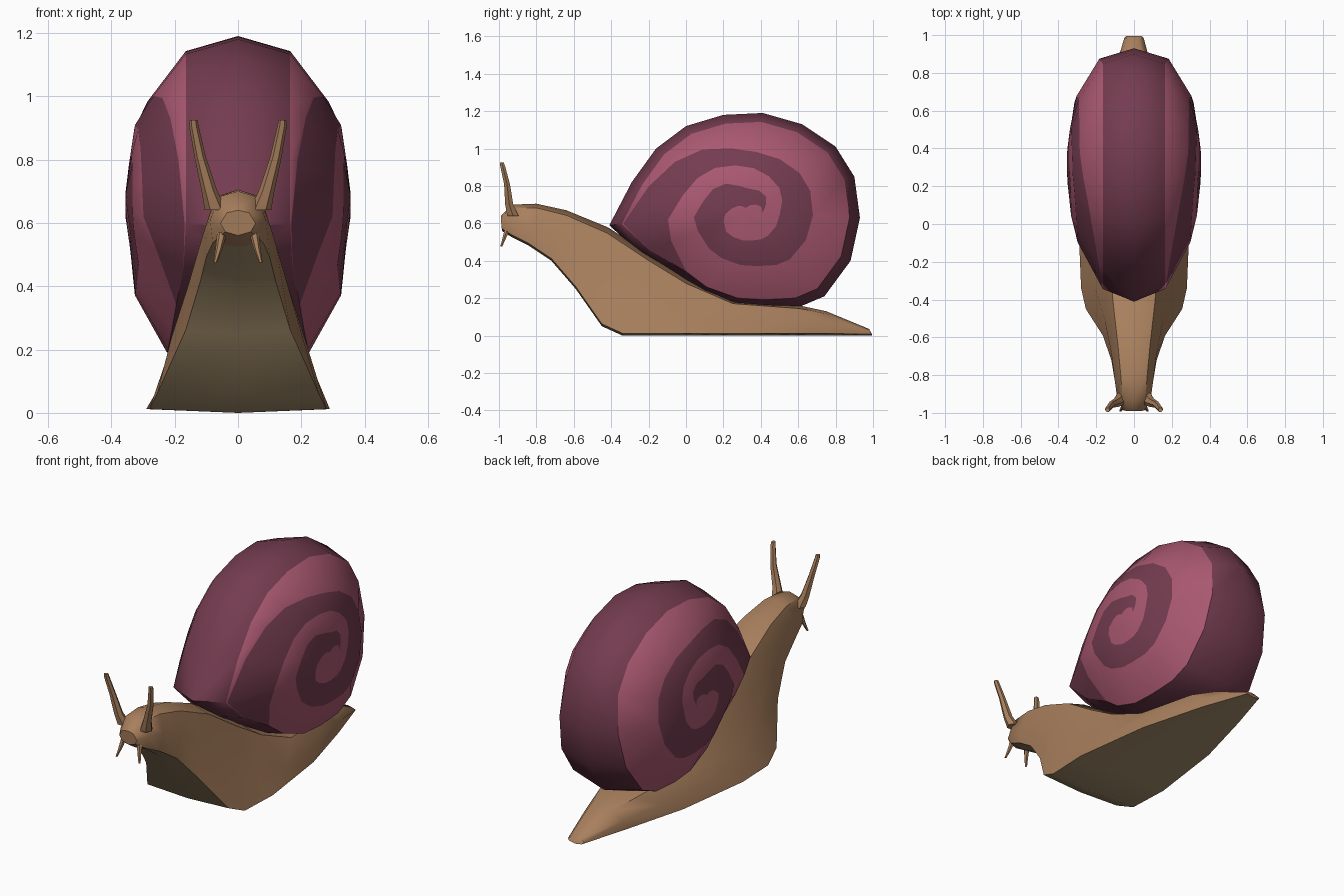
import bpy, bmesh, math

if "Cube" in bpy.data.objects:
    bpy.data.objects.remove(bpy.data.objects["Cube"])


def material(name, rgb):
    m = bpy.data.materials.new(name)
    m.diffuse_color = (*rgb, 1)
    m.use_nodes = True
    m.node_tree.nodes["Principled BSDF"].inputs["Base Color"].default_value = m.diffuse_color
    return m


SKIN = material("tan skin", (0.392, 0.212, 0.109))
SOLE = material("pale sole", (0.392, 0.287, 0.156))
LIGHT = material("light plum", (0.40, 0.098, 0.165))
DARK = material("dark plum", (0.174, 0.045, 0.080))


def finish(name, faces, mats, angle):
    """Make an object from (corner points, material index) pairs and weld it."""
    bm = bmesh.new()
    for pts, idx in faces:
        bm.faces.new([bm.verts.new(p) for p in pts]).material_index = idx
    bmesh.ops.remove_doubles(bm, verts=bm.verts, dist=0.0008)
    bmesh.ops.recalc_face_normals(bm, faces=bm.faces)
    me = bpy.data.meshes.new(name)
    bm.to_mesh(me)
    bm.free()
    for m in mats:
        me.materials.append(m)
    ob = bpy.data.objects.new(name, me)
    bpy.context.collection.objects.link(ob)
    bpy.ops.object.select_all(action='DESELECT')
    ob.select_set(True)
    bpy.context.view_layer.objects.active = ob
    bpy.ops.object.shade_smooth_by_angle(angle=math.radians(angle))
    return ob


def loft(rings, index=lambda i, j: 0):
    """Closed skin through rings, capped at both ends."""
    n = len(rings[0])
    faces = [([rings[i][j], rings[i][(j + 1) % n], rings[i + 1][(j + 1) % n], rings[i + 1][j]], index(i, j))
             for i in range(len(rings) - 1) for j in range(n)]
    return faces + [(rings[0], 0), (rings[-1], 0)]


def interp(table, t):
    for (a, va), (b, vb) in zip(table, table[1:]):
        if t <= b:
            return va + (vb - va) * (t - a) / (b - a)
    return table[-1][1]


# Shell: outline spokes around the hub, with a stripe winding into the middle
HUB = (0.32, 0.66)
OUTLINE = [(-.03, .31), (-.25, .44), (-.41, .59), (-.29, .82), (-.16, 1.0), (0, 1.12), (.2, 1.18),
           (.41, 1.19), (.62, 1.13), (.8, 1.01), (.9, .85), (.93, .63), (.88, .4), (.74, .21),
           (.61, .155), (.43, .145), (.27, .155), (.09, .22), (-.03, .31)]
# stripe edges: (turns from the opening, fraction of the outline radius)
STRIPE_OUT = [(0, .91), (.05, .91), (.11, .9), (.17, .85), (.25, .76), (.32, .68), (.375, .61), (.625, .59),
              (.75, .56), (.875, .56), (1, .56), (1.11, .38), (1.25, .36), (1.375, .23), (1.5, .25),
              (1.6, .16), (2, 0)]
STRIPE_IN = [(0, .91), (.05, .75), (.11, .57), (.25, .53), (.375, .46), (.5, .39), (.625, .30), (.75, .28),
             (.875, .3), (1, .3), (1.11, .15), (1.25, .08), (1.375, .03), (1.5, .1), (1.6, .16), (2, 0)]


def spoke(i):
    y, z = OUTLINE[i]
    ang = math.atan2(z - HUB[1], y - HUB[0])
    start = math.atan2(OUTLINE[0][1] - HUB[1], OUTLINE[0][0] - HUB[0])
    t = 1.0 if i == len(OUTLINE) - 1 else ((start - ang) / math.tau) % 1
    rim = .165 + .06 * max(0, math.cos(ang - math.radians(285)))
    bulge = [(0, .355), (.1, .355), (.48, .325), (.6, .29 + (rim - .165) * .6), (.91, rim), (1, 0)]
    radii = [1, .91, interp(STRIPE_OUT, t), interp(STRIPE_IN, t),
             interp(STRIPE_OUT, t + 1), interp(STRIPE_IN, t + 1), 0]
    return [(interp(bulge, r), HUB[0] + r * (y - HUB[0]), HUB[1] + r * (z - HUB[1])) for r in radii]


spokes = [spoke(i) for i in range(len(OUTLINE))]
shell = []
for side in (1, -1):
    for a, b in zip(spokes, spokes[1:]):
        for k in range(6):
            quad = [a[k], b[k], b[k + 1], a[k + 1]]
            shell.append(([(side * x, y, z) for x, y, z in quad], (k + 1) % 2))
finish("shell", shell, [LIGHT, DARK], 40)

# Body: slanted sections (top y, top z, top half width, sole y, sole z, sole half width)
SECTIONS = [(-.99, .64, .035, -.985, .56, .04), (-.93, .70, .06, -.93, .525, .08),
            (-.80, .705, .07, -.84, .48, .10), (-.64, .67, .085, -.72, .40, .12),
            (-.42, .58, .11, -.59, .25, .165), (-.2, .44, .13, -.45, .05, .255),
            (0, .31, .15, -.34, 0, .28), (.25, .19, .16, -.1, 0, .29), (.61, .16, .11, .35, 0, .23),
            (.75, .13, .07, .72, 0, .13), (.98, .035, .025, .995, 0, .04)]


def section(yt, zt, wt, yb, zb, wb):
    h = zt - zb
    half = [(wt, yt, zt - h * .1),
            ((wt + wb) / 2 + .018, (yt + yb) / 2, zb + h * .48),
            (wb, yb, zb + min(.012, h * .2))]
    return ([(0, yt, zt)] + half + [(0, yb, zb)] + [(-x, y, z) for x, y, z in reversed(half)])


finish("body", loft([section(*s) for s in SECTIONS], lambda i, j: int(j in (3, 4) and i > 0)),
       [SKIN, SOLE], 45)


# Feelers: tapered tubes, one pair long and one pair short
def feeler(name, path):
    for side, label in ((1, "left"), (-1, "right")):
        rings = [[(side * x + r * math.cos(k * math.tau / 6), y + r * math.sin(k * math.tau / 6), z)
                  for k in range(6)] for x, y, z, r in path]
        finish(f"{label}_{name}", loft(rings), [SKIN], 50)


feeler("eye_stalk", [(.07, -.925, .64, .035), (.09, -.945, .70, .025), (.12, -.957, .81, .018),
                     (.139, -.98, .905, .015), (.14, -.985, .925, .012)])
feeler("short_feeler", [(.05, -.955, .57, .016), (.06, -.972, .52, .011), (.072, -.988, .475, .006)])
